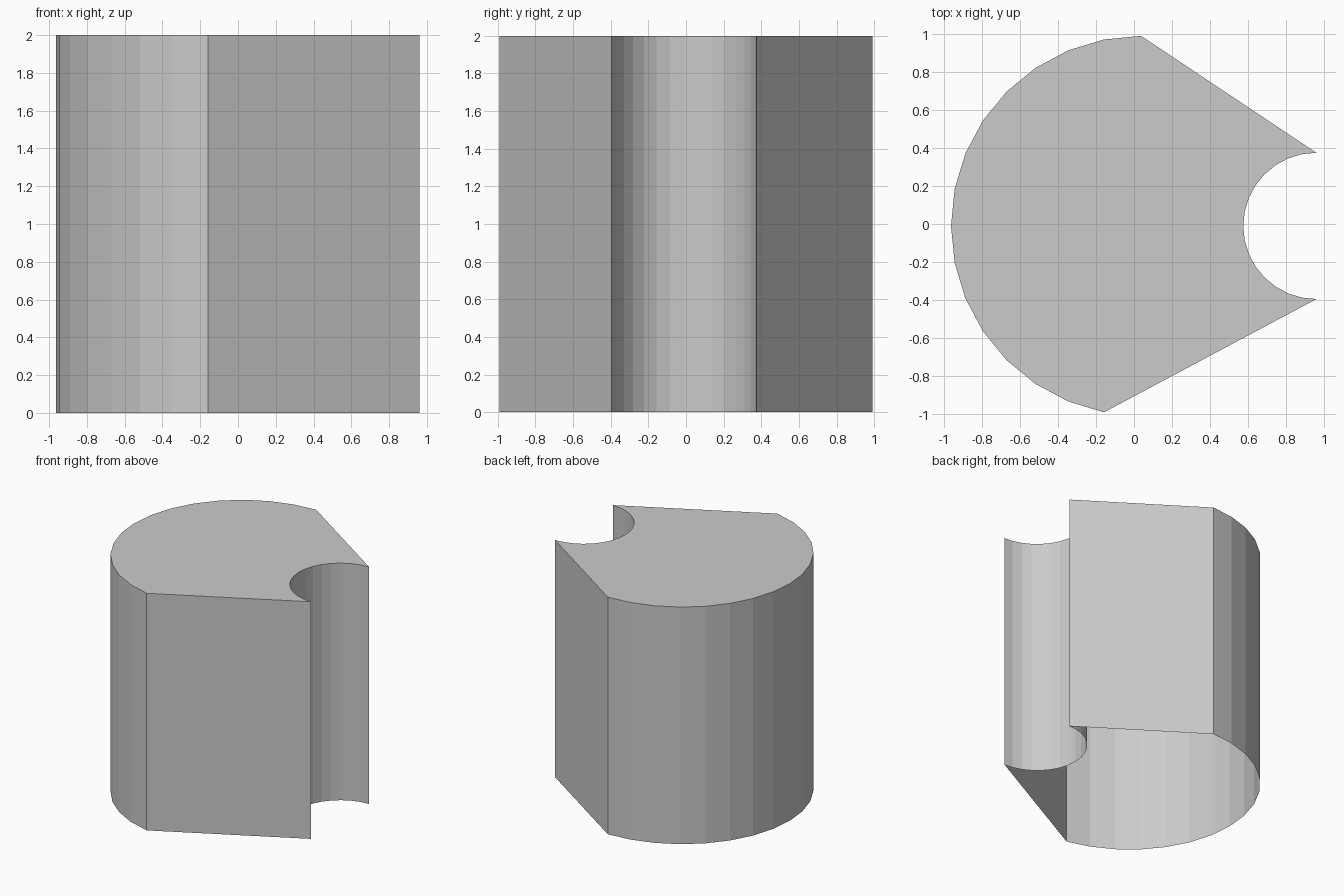
import bpy, bmesh
from math import cos, sin, pi

cube = bpy.data.objects.get("Cube")
if cube:
    bpy.data.objects.remove(cube, do_unlink=True)

HEIGHT = 2.0
CENTER_Y = -0.01
STEP = 2 * pi / 32


def arc(cx, radius, steps):
    """Points on a circle at the given multiples of the angular step."""
    return [(cx + radius * cos(i * STEP), CENTER_Y + radius * sin(i * STEP)) for i in steps]


# Plain grey material
grey = bpy.data.materials.new("plain_grey")
grey.use_nodes = True
colour = (0.6, 0.6, 0.6, 1.0)
grey.diffuse_color = colour
grey.node_tree.nodes["Principled BSDF"].inputs["Base Color"].default_value = colour

# Outline: large round back, straight flanks, concave round notch
outline = arc(0.037, 1.0, range(8, 24)) + arc(0.96, 0.385, range(24, 7, -1))

# Extruded shell with a closed top and an open underside
bm = bmesh.new()
base = bm.faces.new([bm.verts.new((x, y, 0)) for x, y in outline])
result = bmesh.ops.extrude_face_region(bm, geom=[base], use_keep_orig=True)
top_verts = [g for g in result["geom"] if isinstance(g, bmesh.types.BMVert)]
bmesh.ops.translate(bm, verts=top_verts, vec=(0, 0, HEIGHT))
bmesh.ops.recalc_face_normals(bm, faces=bm.faces)
underside = [f for f in bm.faces if all(v.co.z < 0.01 for v in f.verts)]
bmesh.ops.delete(bm, geom=underside, context='FACES_ONLY')

mesh = bpy.data.meshes.new("notched_block")
bm.to_mesh(mesh)
bm.free()
mesh.materials.append(grey)
block = bpy.data.objects.new("notched_block", mesh)
bpy.context.collection.objects.link(block)
